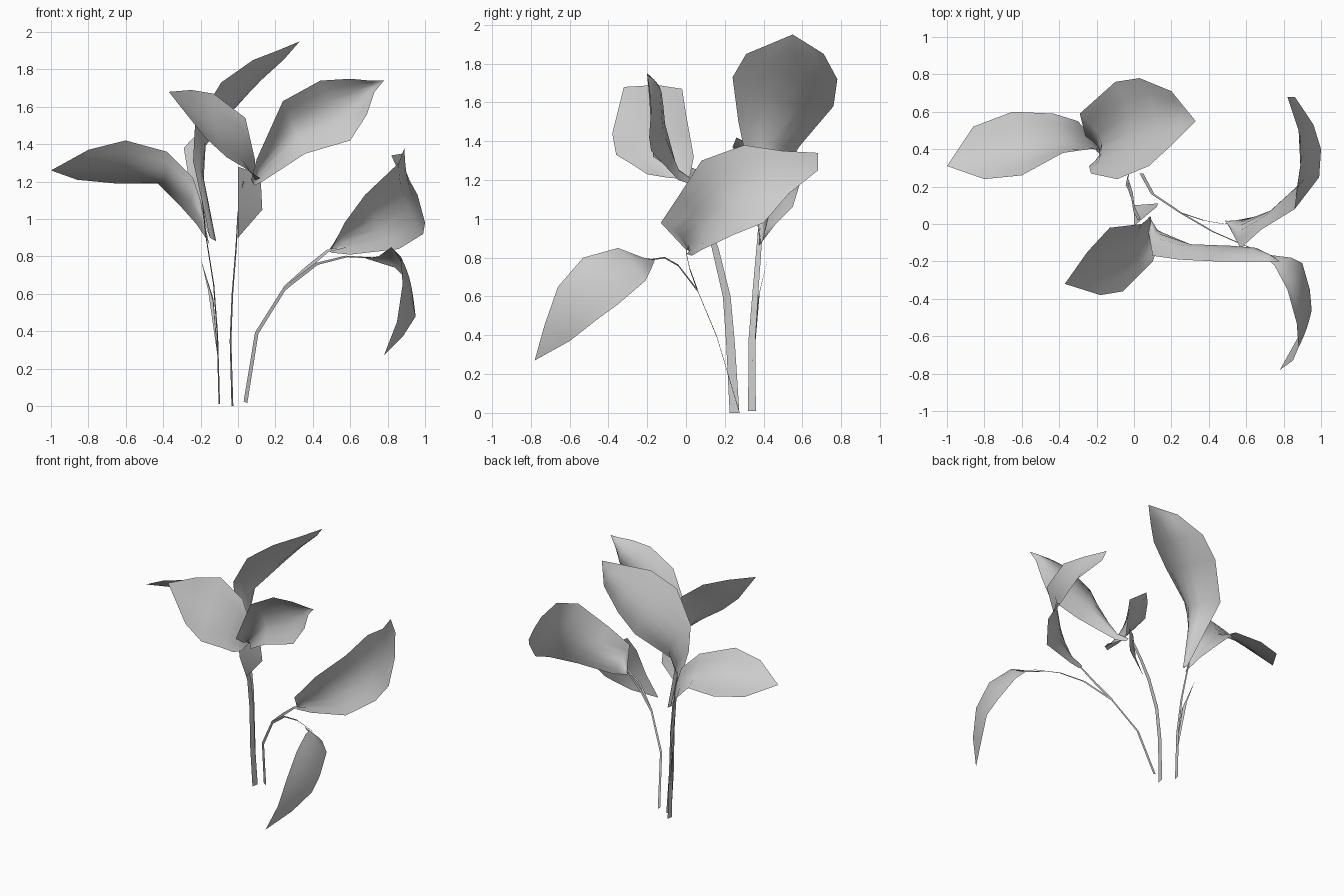
import bpy
import math
from mathutils import Vector

SCALE = 0.01      # points below are in hundredths of a unit
ACROSS = 6        # strips across every leaf blade

cube = bpy.data.objects.get("Cube")
if cube:
    bpy.data.objects.remove(cube, do_unlink=True)


def make_material(name, colour):
    material = bpy.data.materials.new(name)
    material.use_nodes = True
    material.diffuse_color = colour
    shader = material.node_tree.nodes["Principled BSDF"]
    shader.inputs["Base Color"].default_value = colour
    shader.inputs["Roughness"].default_value = 0.8
    return material


leaf_grey = make_material("leaf grey", (0.6, 0.6, 0.6, 1))


def make_sheet(name, rows):
    """Join equally long rows of points into one smooth open sheet."""
    width = len(rows[0])
    verts = [point * SCALE for row in rows for point in row]
    faces = []
    for r in range(len(rows) - 1):
        for c in range(width - 1):
            a = r * width + c
            faces.append((a, a + 1, a + width + 1, a + width))
    mesh = bpy.data.meshes.new(name)
    mesh.from_pydata(verts, [], faces)
    mesh.materials.append(leaf_grey)
    mesh.polygons.foreach_set("use_smooth", [True] * len(faces))
    # close up the pointed ends
    obj = bpy.data.objects.new(name, mesh)
    bpy.context.collection.objects.link(obj)
    weld = obj.modifiers.new("weld tips", 'WELD')
    weld.merge_threshold = 0.0005


def leaf(name, bulge, first_edge, second_edge):
    """Span a cupped blade between its two edges, listed base to tip."""
    rows = []
    last = len(first_edge) - 1
    for i, (start, end) in enumerate(zip(first_edge, second_edge)):
        start, end = Vector(start), Vector(end)
        swell = math.sin(math.pi * (0.12 + 0.88 * i / last))
        row = []
        for k in range(ACROSS + 1):
            t = k / ACROSS
            cup = Vector(bulge) * swell * math.sin(math.pi * t)
            row.append(start.lerp(end, t) + cup)
        rows.append(row)
    make_sheet(name, rows)


def stem(name, side, path, taper=0.5):
    """Sweep a flat, narrowing ribbon along a path."""
    rows = []
    for i, point in enumerate(path):
        half = Vector(side) * (1 - taper * i / (len(path) - 1))
        rows.append([Vector(point) - half, Vector(point) + half])
    make_sheet(name, rows)


# Stems
stem("left_stem", (0.4, 2, 0),
     [(-10, 34, 1), (-11, 34, 38), (-13, 36, 65), (-17, 38, 90), (-20, 40, 118)])
stem("centre_stem", (0.5, 2.5, 0),
     [(-3, 25, 0), (-4, 23, 35), (-3, 21, 60), (-1, 15, 85), (0, 8, 103), (3, 2, 120)])
stem("right_stem", (1, 0, -0.4),
     [(4, 27, 2), (10, 16, 39), (25, 6, 63)], 0.2)
stem("upper_branch", (0.8, 0, -0.8),
     [(25, 6, 63), (37, 2, 74), (48, 0, 83), (57, 1, 85)])
stem("lower_branch", (0.8, 0, -0.6),
     [(25, 6, 63), (42, -4, 76), (58, -11, 80), (76, -18, 79)])

# Leaves on the left stem
leaf("left_leaf", (2, -4, -5),
     [(-16, 39, 88), (-20, 40, 110), (-24, 40, 122), (-38, 38, 136),
      (-60, 26, 142), (-80, 24, 137), (-100, 31, 126)],
     [(-16, 39, 88), (-22, 46, 97), (-30, 55, 106), (-43, 59, 119),
      (-65, 60, 119), (-86, 52, 121), (-100, 31, 126)])
leaf("tall_leaf", (9, 0, -5),
     [(-15, 38, 90), (-24, 31, 131), (-23, 27, 150), (-9, 24, 173),
      (8, 31, 185), (21, 43, 190), (33, 55, 195)],
     [(-15, 40, 90), (-26, 47, 120), (-29, 59, 138), (-10, 76, 158),
      (3, 78, 172), (20, 71, 185), (33, 55, 195)])
leaf("left_sprout", (1, 0, 0),
     [(-11, 33, 27), (-13, 36, 55), (-20, 42, 79)],
     [(-11, 35, 27), (-16, 38, 62), (-20, 42, 79)])

# Leaves on the centre stem
leaf("front_leaf", (-3, 2, -3),
     [(9, 2, 122), (9, 4, 132), (4, 0, 154), (-13, -2, 167),
      (-25, -15, 169), (-37, -32, 168)],
     [(12, -14, 122), (10, -20, 123), (4, -26, 127), (-6, -36, 133),
      (-18, -38, 144), (-37, -32, 168)])
leaf("upright_leaf", (0, 8, 0),
     [(7, 0, 121), (10, -17, 132), (24, -19, 163), (44, -20, 174),
      (60, -20, 175), (71, -20, 174), (78, -20, 174)],
     [(9, 2, 118), (13, -4, 120), (36, -18, 135), (60, -19, 142),
      (69, -18, 156), (73, -19, 168), (78, -20, 174)])
leaf("sheath_leaf", (0, 0, 0),
     [(0, 10, 90), (0, 2, 108), (0, -1, 128)],
     [(0, 10, 90), (13, 11, 105), (12, 9, 124)])

# Leaves on the right stem
leaf("right_leaf", (-4, 5, 1),
     [(50, 0, 84), (57, -13, 98), (68, -3, 113), (86, 8, 130),
      (89, 30, 138), (88, 50, 135), (82, 68, 134)],
     [(50, 0, 82), (60, 3, 81), (86, 8, 84), (99, 25, 92),
      (100, 40, 98), (96, 53, 113), (86, 68, 125)])
leaf("drooping_leaf", (1, 0, 1),
     [(68, -16, 79), (75, -22, 80), (82, -35, 85), (87, -53, 80),
      (88, -66, 65), (85, -73, 45), (78, -78, 27)],
     [(68, -16, 79), (84, -18, 74), (90, -21, 68), (94, -35, 56),
      (95, -46, 48), (88, -60, 37), (78, -78, 27)])
